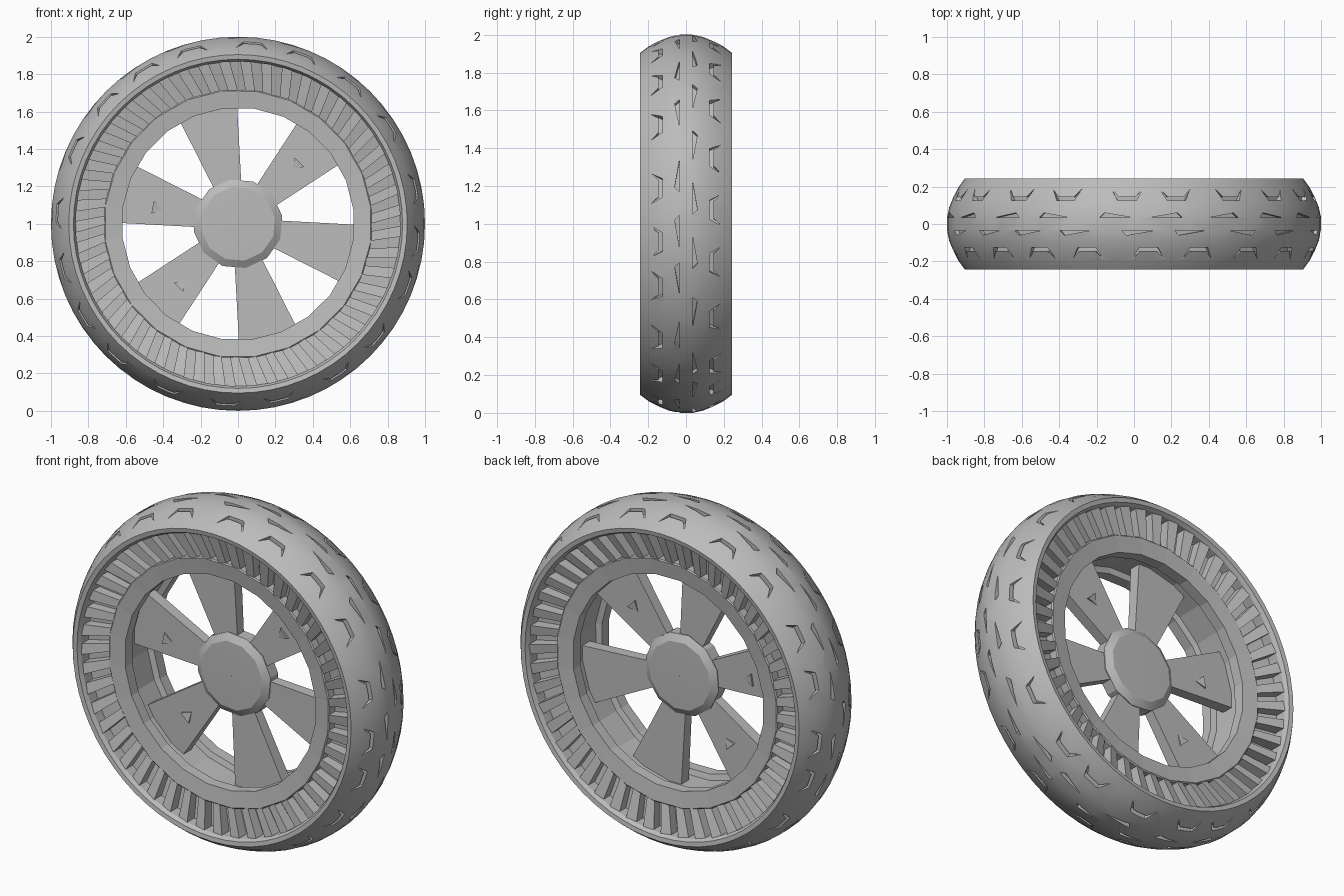
import bpy, bmesh, math, random
from math import cos, sin, pi, radians

if "Cube" in bpy.data.objects:
    bpy.data.objects.remove(bpy.data.objects["Cube"])

random.seed(4)
grey = bpy.data.materials.new("rubber_grey")
grey.diffuse_color = (0.5, 0.5, 0.5, 1)
grey.use_nodes = True
grey.node_tree.nodes["Principled BSDF"].inputs["Base Color"].default_value = grey.diffuse_color


def at(r, t, y, a):
    """Point at radius r, tangential offset t and depth y on the spoke line at angle a."""
    return (r * cos(a) - t * sin(a), y, 1 + r * sin(a) + t * cos(a))


def finish(name, bm, smooth=None):
    bmesh.ops.recalc_face_normals(bm, faces=bm.faces)
    me = bpy.data.meshes.new(name)
    bm.to_mesh(me)
    bm.free()
    me.materials.append(grey)
    ob = bpy.data.objects.new(name, me)
    bpy.context.collection.objects.link(ob)
    if smooth:
        smooth_it(ob, smooth)
    return ob


def smooth_it(ob, deg):
    bpy.ops.object.select_all(action='DESELECT')
    ob.select_set(True)
    bpy.context.view_layer.objects.active = ob
    bpy.ops.object.shade_smooth_by_angle(angle=radians(deg))


def ring(name, half, n, smooth=None, phase=0.0):
    """Revolve a (radius, y) half profile, mirrored in y, around the axle."""
    prof = half + [(r, -y) for r, y in reversed(half)]
    bm = bmesh.new()
    rows = [[bm.verts.new(at(r, 0, y, phase + 2 * pi * i / n)) for r, y in prof]
            for i in range(n)]
    m = len(prof)
    for i in range(n):
        a, b = rows[i], rows[(i + 1) % n]
        for j in range(m):
            k = (j + 1) % m
            bm.faces.new((a[j], a[k], b[k], b[j]))
    return finish(name, bm, smooth)


def prism(bm, low, high):
    """Closed solid between two matching outlines."""
    lo = [bm.verts.new(p) for p in low]
    hi = [bm.verts.new(p) for p in high]
    bm.faces.new(lo[::-1])
    bm.faces.new(hi)
    for i in range(len(lo)):
        j = (i + 1) % len(lo)
        bm.faces.new((lo[i], lo[j], hi[j], hi[i]))


# Tyre body with rounded crown
tyre = ring("tyre", [(0.868, -0.215), (0.88, -0.238), (0.905, -0.242), (0.94, -0.195),
                     (0.968, -0.14), (0.988, -0.09), (1.0, -0.035)], 64)

# Tread notches: bracket grooves near the shoulders, slim wedges along the middle
bm = bmesh.new()
bracket = [(-0.085, 0.19), (-0.05, 0.125), (0.05, 0.125), (0.085, 0.19),
           (0.045, 0.145), (-0.045, 0.145)]
wedge = [(-0.085, 0.035), (0.085, 0.035), (0.06, 0.06)]
count = 20
for i in range(count):
    for s in (-1, 1):
        a = 2 * pi * (i + 0.25 * s) / count + random.uniform(-0.04, 0.04)
        for outline, floor in ((bracket, 0.94), (wedge, 0.972)):
            flip = random.choice((-1, 1))
            pts = [(t * flip, y * s) for t, y in outline]
            prism(bm, [at(floor, t, y, a) for t, y in pts],
                  [at(1.06, t, y, a) for t, y in pts])
            a += 0.06
cutter = finish("tread_cutter", bm)
cutter.hide_render = True
mod = tyre.modifiers.new("tread", 'BOOLEAN')
mod.operation = 'DIFFERENCE'
mod.solver = 'EXACT'
mod.object = cutter
bpy.context.view_layer.objects.active = tyre
bpy.ops.object.modifier_apply(modifier=mod.name)
bpy.data.objects.remove(cutter, do_unlink=True)
smooth_it(tyre, 25)

# Recessed web between tyre and rim
ring("sidewall_web", [(0.70, -0.12), (0.875, -0.15)], 48)

# Slanted fins in the sidewall groove, both sides
bm = bmesh.new()
fins = 48
for i in range(fins):
    a = 2 * pi * i / fins
    for s in (-1, 1):
        skew = 0.018 * -s
        quad = [(0.705, -0.026 - skew, 0.170), (0.705, 0.020 - skew, 0.175),
                (0.870, 0.030 + skew, 0.218), (0.870, -0.032 + skew, 0.208)]
        prism(bm, [at(r, t, s * 0.11, a) for r, t, y in quad],
              [at(r, t, s * y, a) for r, t, y in quad])
finish("sidewall_fins", bm)

# Rim with flat lips and a stepped barrel
ring("rim", [(0.655, -0.09), (0.622, -0.10), (0.622, -0.165), (0.715, -0.178),
             (0.722, -0.172), (0.722, -0.10)], 24, phase=radians(7))

# Six thin flared spokes
bm = bmesh.new()
for i in range(6):
    a = radians(45 + 60 * i)
    quad = [(0.19, -0.07, 0.03), (0.19, 0.07, 0.03),
            (0.665, 0.17, 0.035), (0.665, -0.17, 0.035)]
    prism(bm, [at(r, t, y, a) for r, t, y in quad],
          [at(r, t, -y, a) for r, t, y in quad])
finish("spokes", bm)

# Small raised triangular studs on alternate spokes
bm = bmesh.new()
for deg in (45, 169, 227):
    a = radians(deg)
    for s in (-1, 1):
        tri = [(0.41, 0.0), (0.465, 0.035), (0.465, -0.035)]
        prism(bm, [at(r, t, s * 0.02, a) for r, t in tri],
              [at(r, t, s * (0.034 if r < 0.45 else 0.044), a) for r, t in tri])
finish("spoke_studs", bm)

# Faceted hub with bevelled caps
hub = ring("hub", [(0.001, -0.062), (0.12, -0.062), (0.20, -0.06), (0.24, -0.035)], 12, 20,
           phase=radians(10))
